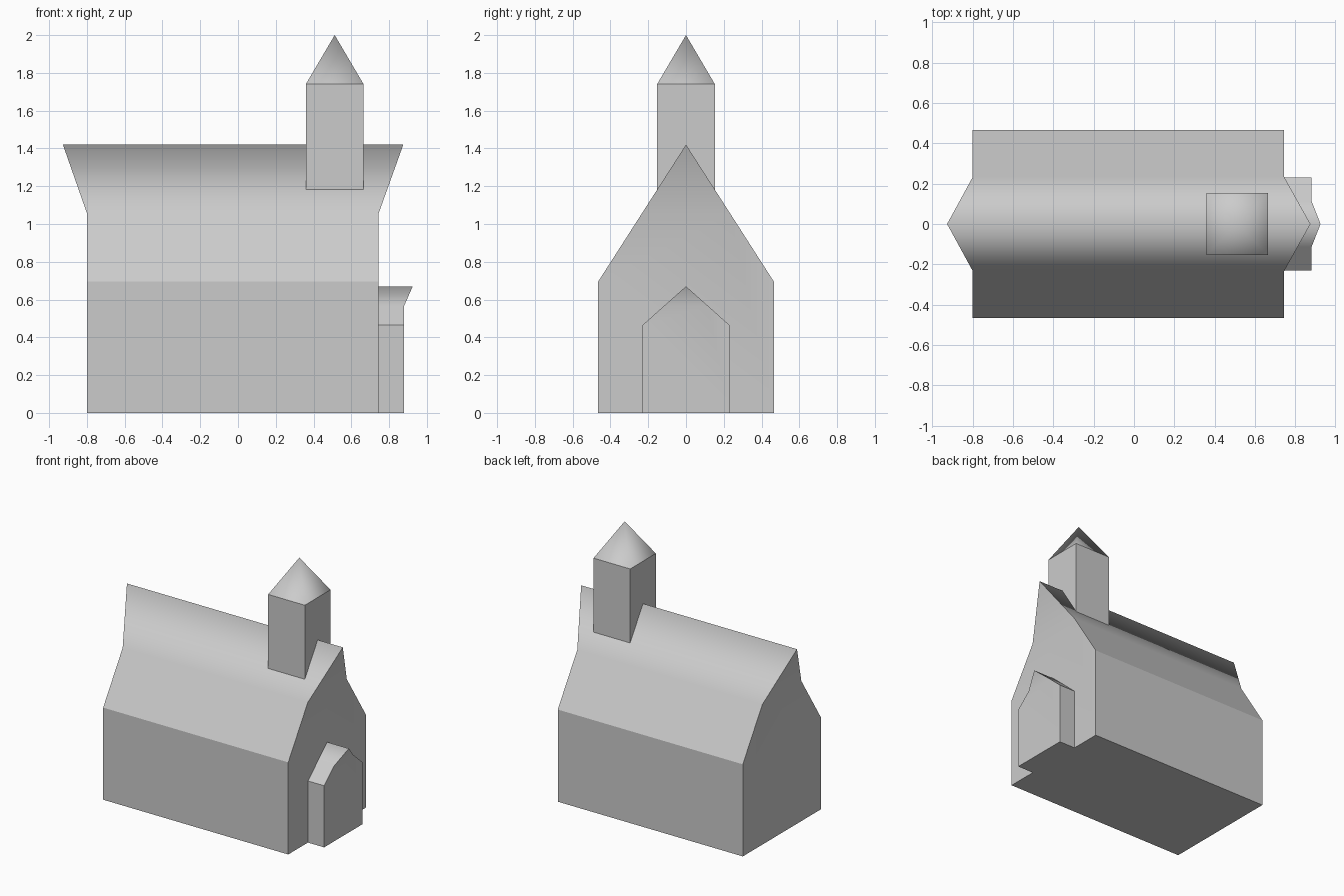
import bpy, bmesh, math

if "Cube" in bpy.data.objects:
    bpy.data.objects.remove(bpy.data.objects["Cube"])


def finish(name, bm, sharp_angle):
    """Turn a bmesh into a named object, smooth below sharp_angle degrees."""
    bmesh.ops.recalc_face_normals(bm, faces=bm.faces)
    for f in bm.faces:
        f.smooth = True
    for e in bm.edges:
        e.smooth = e.calc_face_angle(0) < math.radians(sharp_angle)
    me = bpy.data.meshes.new(name)
    bm.to_mesh(me)
    bm.free()
    ob = bpy.data.objects.new(name, me)
    bpy.context.collection.objects.link(ob)
    return ob


def gabled_block(name, back, front, half, eave, ridge, lean_back, lean_front):
    """Gabled prism along x whose upper gable halves lean outward."""
    bm = bmesh.new()
    mid = (eave + ridge) / 2
    outline = [(-half, 0), (half, 0), (half, eave), (half / 2, mid),
               (0, ridge), (-half / 2, mid), (-half, eave)]
    ends = []
    for x, lean in ((back, lean_back), (front, lean_front)):
        ring = [bm.verts.new((x + (lean if z == ridge else 0), y, z))
                for y, z in outline]
        bm.faces.new([ring[i] for i in (0, 1, 2, 3, 5, 6)])   # gable wall
        bm.faces.new(ring[3:6])                               # leaning tip
        ends.append(ring)
    a, b = ends
    for strip in ((0, 1), (1, 2), (6, 0), (2, 3, 4), (4, 5, 6)):
        bm.faces.new([a[i] for i in strip] + [b[i] for i in reversed(strip)])
    ridge_verts = (a[4], b[4])
    ob_edges = bm.edges.get(ridge_verts).index
    bm.edges.index_update()
    ob_edges = bm.edges.get(ridge_verts).index
    ob = finish(name, bm, 28)
    ob.data.edges[ob_edges].use_edge_sharp = False            # rounded shading on ridge
    return ob


# main hall and entrance porch
gabled_block("main_hall", -0.80, 0.745, 0.465, 0.695, 1.42, -0.127, 0.13)
gabled_block("entrance_porch", 0.73, 0.88, 0.23, 0.465, 0.67, 0.0, 0.045)

# square bell tower
cx, w = 0.512, 0.153
bm = bmesh.new()
bmesh.ops.create_cube(bm, size=1)
for v in bm.verts:
    v.co = (cx + v.co.x * 2 * w, v.co.y * 2 * w, 1.46 + v.co.z * 0.56)
finish("bell_tower", bm, 30)

# pyramid spire, softly shaded
bm = bmesh.new()
apex = bm.verts.new((cx, 0, 2.0))
base = [bm.verts.new((cx + sx * w, sy * w, 1.74))
        for sx, sy in ((-1, -1), (1, -1), (1, 1), (-1, 1))]
for i in range(4):
    bm.faces.new((base[i], base[(i + 1) % 4], apex))
finish("spire", bm, 180)
